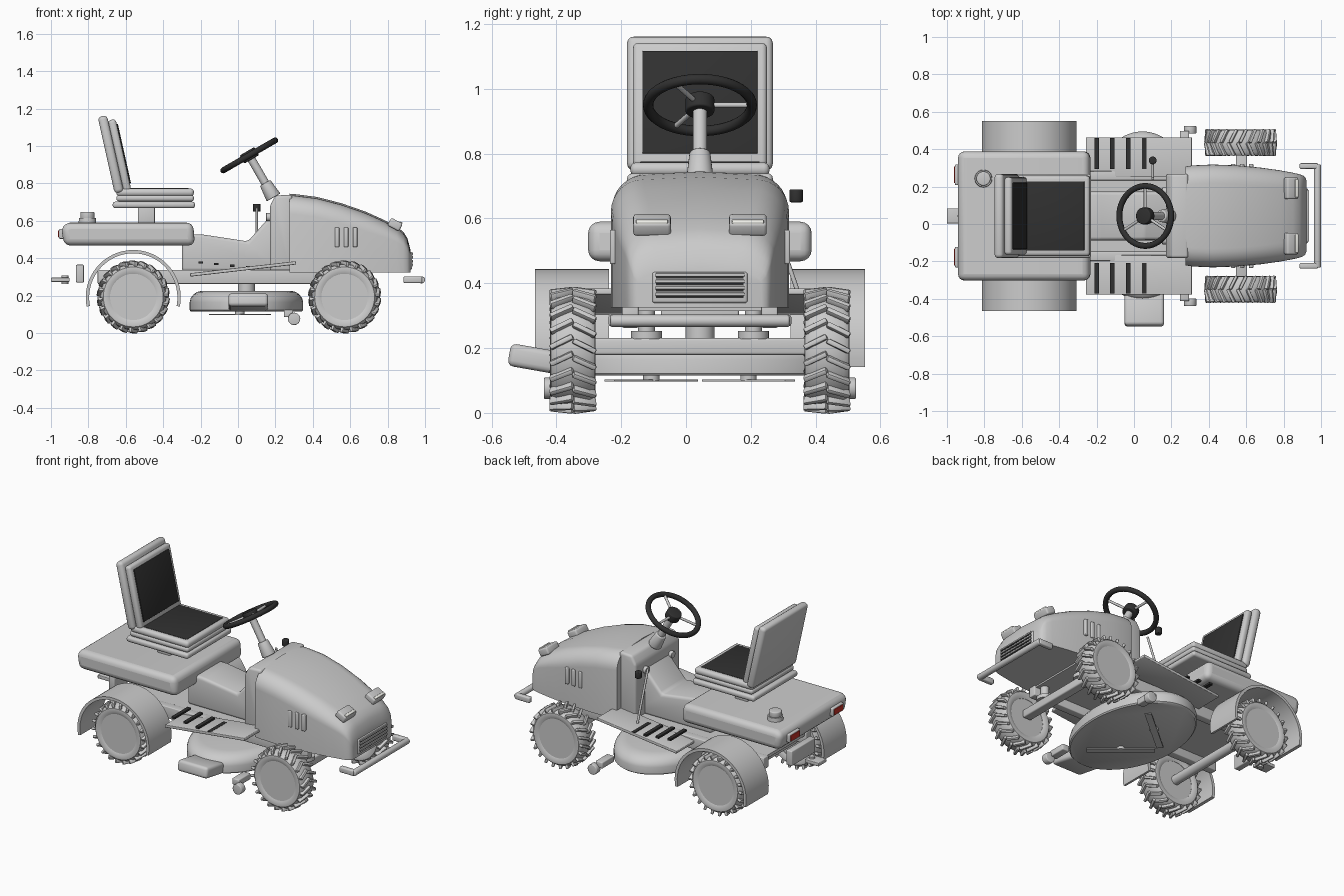
import bpy, bmesh
from math import radians, sin, cos, pi
from mathutils import Matrix, Vector

if "Cube" in bpy.data.objects:
    bpy.data.objects.remove(bpy.data.objects["Cube"])

CY = 0.043  # the tractor's centre plane; parts are built around y = 0 and shifted


def mat(name, c):
    m = bpy.data.materials.new(name)
    m.diffuse_color = (*c, 1)
    m.use_nodes = True
    m.node_tree.nodes["Principled BSDF"].inputs["Base Color"].default_value = m.diffuse_color
    return m


DARK = mat("dark", (0.03, 0.03, 0.03))
RED = mat("red", (0.55, 0.03, 0.02))
WHITE = mat("white", (0.9, 0.9, 0.85))


def finish(bm, name, m=None, angle=40):
    bmesh.ops.recalc_face_normals(bm, faces=bm.faces)
    me = bpy.data.meshes.new(name)
    bm.to_mesh(me)
    bm.free()
    for p in me.polygons:
        p.use_smooth = True
    me.set_sharp_from_angle(angle=radians(angle))
    if m:
        me.materials.append(m)
    o = bpy.data.objects.new(name, me)
    o.location.y = CY
    bpy.context.collection.objects.link(o)
    return o


def bevel(bm, w, seg=3):
    if w:
        bmesh.ops.bevel(bm, geom=bm.edges[:], offset=w, segments=seg, profile=0.5, affect='EDGES')


def box(name, c, size, bev=0.0, m=None, rot=None):
    bm = bmesh.new()
    bmesh.ops.create_cube(bm, size=1, matrix=Matrix.Diagonal((*size, 1)))
    bevel(bm, bev)
    R = Matrix.Rotation(radians(rot[0]), 4, rot[1]) if rot else Matrix()
    bm.transform(Matrix.Translation(c) @ R)
    return finish(bm, name, m)


def cyl(name, p0, p1, r0, r1=None, m=None, bev=0.0, n=24):
    p0, p1 = Vector(p0), Vector(p1)
    bm = bmesh.new()
    bmesh.ops.create_cone(bm, cap_ends=True, segments=n, radius1=r0,
                          radius2=r0 if r1 is None else r1, depth=(p1 - p0).length)
    if bev:
        caps = [e for e in bm.edges if abs(e.verts[0].co.z - e.verts[1].co.z) < 1e-6]
        bmesh.ops.bevel(bm, geom=caps, offset=bev, segments=3, profile=0.5, affect='EDGES')
    bm.transform(Matrix.Translation((p0 + p1) / 2) @ (p1 - p0).to_track_quat('Z', 'Y').to_matrix().to_4x4())
    return finish(bm, name, m)


def prism(name, pts, half, bev=0.0):
    bm = bmesh.new()
    f = bm.faces.new([bm.verts.new((x, -half, z)) for x, z in pts])
    g = bmesh.ops.extrude_face_region(bm, geom=[f])["geom"]
    bmesh.ops.translate(bm, verts=[v for v in g if isinstance(v, bmesh.types.BMVert)], vec=(0, 2 * half, 0))
    bevel(bm, bev)
    return finish(bm, name)


def lathe(name, prof, M, n=48, m=None, closed=False):
    # prof is (radius, height) around local z
    bm = bmesh.new()
    rings = [[bm.verts.new((r * cos(2 * pi * i / n), r * sin(2 * pi * i / n), z)) for i in range(n)]
             for r, z in prof]
    for a, b in zip(rings, rings[1:] + (rings[:1] if closed else [])):
        for i in range(n):
            j = (i + 1) % n
            bm.faces.new((a[i], a[j], b[j], b[i]))
    if not closed:
        bm.faces.new(rings[0])
        bm.faces.new(rings[-1])
    bm.transform(M)
    return finish(bm, name, m)


# wheels: tyre, chevron lugs, dished rim, hub and bolts
def wheel(tag, x, s):
    M = Matrix.Translation((x, s * 0.392, 0.193)) @ Matrix.Rotation(-s * pi / 2, 4, 'X')
    lathe(tag + "_tyre", [(0.12, -0.06), (0.14, -0.07), (0.16, -0.068), (0.174, -0.052), (0.178, 0),
                          (0.174, 0.052), (0.16, 0.068), (0.14, 0.07), (0.12, 0.06)], M, closed=True)
    lathe(tag + "_rim", [(0.122, -0.058), (0.11, -0.058), (0.1, -0.03), (0.03, -0.03), (0.03, 0.03),
                         (0.09, 0.025), (0.105, 0.035), (0.112, 0.062), (0.125, 0.062)], M)
    bm = bmesh.new()
    for i in range(22):
        for k in (1, -1):
            bmesh.ops.create_cube(bm, size=1, matrix=Matrix.Rotation(2 * pi * (i + 0.25 * (k > 0)) / 22, 4, 'Y')
                                  @ Matrix.Translation((0, k * 0.035, 0.179))
                                  @ Matrix.Rotation(-k * 0.45, 4, 'Z') @ Matrix.Rotation(-k * 0.1, 4, 'X')
                                  @ Matrix.Diagonal((0.017, 0.078, 0.026, 1)))
    bevel(bm, 0.005, 2)
    bm.transform(Matrix.Translation((x, s * 0.392, 0.193)))
    finish(bm, tag + "_lugs")
    y = s * 0.392
    cyl(tag + "_hub", (x, y, 0.193), (x, y + s * 0.06, 0.193), 0.032, 0.026, bev=0.006)
    for i in range(5):
        a = pi / 2 + i * 2 * pi / 5
        px, pz = x + 0.066 * cos(a), 0.193 + 0.066 * sin(a)
        cyl(tag + "_bolt", (px, y, pz), (px, y + s * 0.037, pz), 0.014, n=12)


for s, side in ((1, "left"), (-1, "right")):
    wheel("front_" + side, 0.57, s)
    wheel("rear_" + side, -0.56, s)

    # rear fender arch
    bm = bmesh.new()
    arc = [radians(-11 + 202 * i / 32) for i in range(33)]
    pts = [(0.254, a) for a in arc] + [(0.236, a) for a in reversed(arc)]
    loops = [[bm.verts.new((-0.56 + r * cos(a), s * y, 0.19 + r * sin(a))) for r, a in pts] for y in (0.28, 0.509)]
    for i in range(66):
        j = (i + 1) % 66
        bm.faces.new((loops[0][i], loops[0][j], loops[1][j], loops[1][i]))
    for lp in loops:
        for i in range(32):
            bm.faces.new((lp[i], lp[i + 1], lp[64 - i], lp[65 - i]))
    finish(bm, "rear_fender_" + side)

    # footboard with dark grip strips
    box("footboard_" + side, (0.027, s * 0.315, 0.343), (0.57, 0.21, 0.018), 0.004, rot=(-6.5, 'Y'))
    for x in (-0.2, -0.115, -0.03, 0.055):
        box("grip_strip_" + side, (x, s * 0.333, 0.377 - 0.1 * (x + 0.2)), (0.024, 0.165, 0.012), 0, DARK)

    # frame rails and steering pins
    box("frame_rail_" + side, (-0.06, s * 0.215, 0.3), (1.38, 0.05, 0.075), 0.005)
    cyl("steering_pin_" + side, (0.575, s * 0.165, 0.22), (0.575, s * 0.165, 0.34), 0.026)
    cyl("pin_flange_" + side, (0.575, s * 0.165, 0.228), (0.575, s * 0.165, 0.252), 0.048)

    # deck gauge wheels
    cyl("gauge_wheel_" + side, (0.3, s * 0.44, 0.076), (0.3, s * 0.482, 0.076), 0.033, bev=0.005)
    box("gauge_bracket_" + side, (0.27, s * 0.395, 0.105), (0.05, 0.12, 0.04), 0.006)

    # headlights, tail lights, bumper arms
    box("headlight_" + side, (0.84, s * 0.148, 0.58), (0.07, 0.116, 0.046), 0.01, rot=(28, 'Y'))
    box("headlight_lens_" + side, (0.868, s * 0.148, 0.585), (0.018, 0.098, 0.02), 0.003, WHITE, (20, 'Y'))
    box("tail_light_" + side, (-0.943, s * 0.22, 0.53), (0.03, 0.11, 0.052), 0.006)
    box("tail_lens_" + side, (-0.955, s * 0.22, 0.53), (0.014, 0.09, 0.036), 0.003, RED)
    box("bumper_arm_" + side, (0.935, s * 0.267, 0.285), (0.1, 0.03, 0.036), 0.008)

    # side vents on the hood and dash knobs
    for x in (0.53, 0.578, 0.626):
        box("hood_vent_" + side, (x, s * 0.266, 0.512), (0.024, 0.024, 0.105), 0.005)
    cyl("dash_knob_" + side, (0.18, s * 0.13, 0.62), (0.15, s * 0.13, 0.62), 0.022, bev=0.004)

# axles and chassis
box("front_axle", (0.575, 0, 0.205), (0.06, 0.66, 0.052), 0.008)
cyl("rear_axle", (-0.56, -0.36, 0.193), (-0.56, 0.36, 0.193), 0.03)
box("frame_plate", (-0.06, 0, 0.325), (1.36, 0.4, 0.02))
cyl("bumper_bar", (0.981, -0.276, 0.284), (0.981, 0.276, 0.284), 0.019, bev=0.006)

# hitch
box("hitch_plate", (-0.845, 0, 0.318), (0.042, 0.24, 0.095), 0.006)
box("hitch_tongue", (-0.95, 0, 0.285), (0.1, 0.08, 0.022), 0.004)
cyl("hitch_pin", (-0.925, 0, 0.262), (-0.925, 0, 0.308), 0.018)

# rear body and fuel cap
prism("rear_body", [(-0.93, 0.468), (-0.946, 0.575), (-0.9, 0.59), (-0.24, 0.59), (-0.23, 0.468)], 0.345, 0) \
    .modifiers.new("round", 'BEVEL').width = 0.035
bpy.data.objects["rear_body"].modifiers["round"].segments = 4
cyl("fuel_neck", (-0.805, 0.2, 0.58), (-0.805, 0.2, 0.615), 0.048, 0.045)
cyl("fuel_cap", (-0.805, 0.2, 0.61), (-0.805, 0.2, 0.648), 0.038, bev=0.006)

# centre tunnel and dash
prism("centre_tunnel", [(-0.3, 0.33), (-0.3, 0.53), (-0.19, 0.527), (0.053, 0.49), (0.19, 0.645), (0.25, 0.645),
                        (0.25, 0.33)], 0.13, 0.018)
prism("dashboard", [(0.17, 0.33), (0.17, 0.68), (0.2, 0.735), (0.29, 0.74), (0.29, 0.33)], 0.225, 0.015)

# hood lofted from rounded sections: x, half width, top height
bm = bmesh.new()
rings = []
for x, w, zt in [(0.275, 0.264, 0.745), (0.31, 0.27, 0.742), (0.42, 0.275, 0.728), (0.55, 0.27, 0.695),
                 (0.68, 0.258, 0.65), (0.78, 0.244, 0.605), (0.85, 0.231, 0.568), (0.885, 0.223, 0.54),
                 (0.905, 0.215, 0.508), (0.916, 0.205, 0.47), (0.922, 0.19, 0.445)]:
    rz = min(0.1, (zt - 0.325) * 0.3)
    half = [(w, 0.325)] + [(w - 0.1 + 0.1 * cos(t), zt - 0.008 - rz + rz * sin(t))
                           for t in [pi / 2 * i / 8 for i in range(9)]]
    sec = half + [(0, zt)] + [(-a, b) for a, b in reversed(half)]
    rings.append([bm.verts.new((x, a, b)) for a, b in sec])
for a, b in zip(rings, rings[1:]):
    for i in range(len(a)):
        j = (i + 1) % len(a)
        bm.faces.new((a[i], a[j], b[j], b[i]))
bm.faces.new(rings[0])
bm.faces.new(rings[-1])
finish(bm, "hood")

# grille
box("grille_frame", (0.92, 0, 0.387), (0.02, 0.294, 0.096), 0.008)
for i in range(4):
    box("grille_gap", (0.928, 0, 0.358 + i * 0.02), (0.008, 0.27, 0.006), 0, DARK)
    box("grille_slat", (0.929, 0, 0.366 + i * 0.02), (0.014, 0.275, 0.01), 0.002)

# seat
box("seat_pedestal", (-0.49, 0, 0.625), (0.09, 0.2, 0.1), 0.006)
box("seat_pan", (-0.45, 0, 0.685), (0.44, 0.45, 0.035), 0.014)
box("seat_cushion", (-0.443, 0, 0.721), (0.415, 0.43, 0.034), 0.014)
box("seat_cushion_top", (-0.443, 0, 0.752), (0.415, 0.43, 0.042), 0.018)
box("seat_insert", (-0.42, 0, 0.766), (0.31, 0.37, 0.02), 0.004, DARK)
T = (-12.5, 'Y')
box("seat_back_shell", (-0.68, 0, 0.955), (0.05, 0.45, 0.42), 0.02, rot=T)
box("seat_back_pad", (-0.633, 0, 0.95), (0.042, 0.414, 0.39), 0.016, rot=T)
box("seat_back_insert", (-0.616, 0, 0.958), (0.018, 0.356, 0.325), 0.004, DARK, T)

# steering column and wheel
d = Vector((-0.5, 0, 0.866))
c = Vector((0.06, 0, 0.95))
cyl("column_boss", c - d * 0.26, c - d * 0.17, 0.042, 0.032, bev=0.005)
cyl("steering_column", c - d * 0.24, c, 0.022)
cyl("steering_hub", c - d * 0.025, c + d * 0.025, 0.045, m=DARK, bev=0.006)
W = Matrix.Translation(c) @ Matrix.Rotation(radians(-30), 4, 'Y')
lathe("steering_rim", [(0.16 + 0.016 * cos(t), 0.016 * sin(t)) for t in [2 * pi * i / 12 for i in range(12)]],
      W, m=DARK, closed=True)
for i in range(3):
    a = pi / 2 + i * 2 * pi / 3
    cyl("steering_spoke", c, W @ Vector((0.16 * cos(a), 0.16 * sin(a), 0)), 0.008, n=12)

# side lever
cyl("lever_rod", (0.1, 0.307, 0.36), (0.1, 0.2, 0.67), 0.007, n=12)
cyl("lever_knob", (0.1, 0.297, 0.65), (0.1, 0.297, 0.69), 0.021, m=DARK, bev=0.005)

# mower deck, chute, spindle and blades
lathe("mower_deck", [(0.98, 0.115), (1, 0.122), (1, 0.165), (0.985, 0.185), (0.94, 0.205), (0.87, 0.22),
                     (0.78, 0.226)], Matrix.Translation((0.045, 0, 0)) @ Matrix.Diagonal((0.303, 0.452, 1, 1)), 64)
box("discharge_chute", (0.055, -0.5, 0.165), (0.212, 0.18, 0.07), 0.018, rot=(-10, 'X'))
cyl("deck_spindle", (0.045, 0, 0.22), (0.045, 0, 0.3), 0.045)
for s in (1, -1):
    box("mower_blade", (0.01, s * 0.15, 0.1), (0.4, 0.04, 0.006), rot=(s * 40, 'Z'))
    cyl("blade_shaft", (0.01, s * 0.15, 0.098), (0.01, s * 0.15, 0.12), 0.025)
